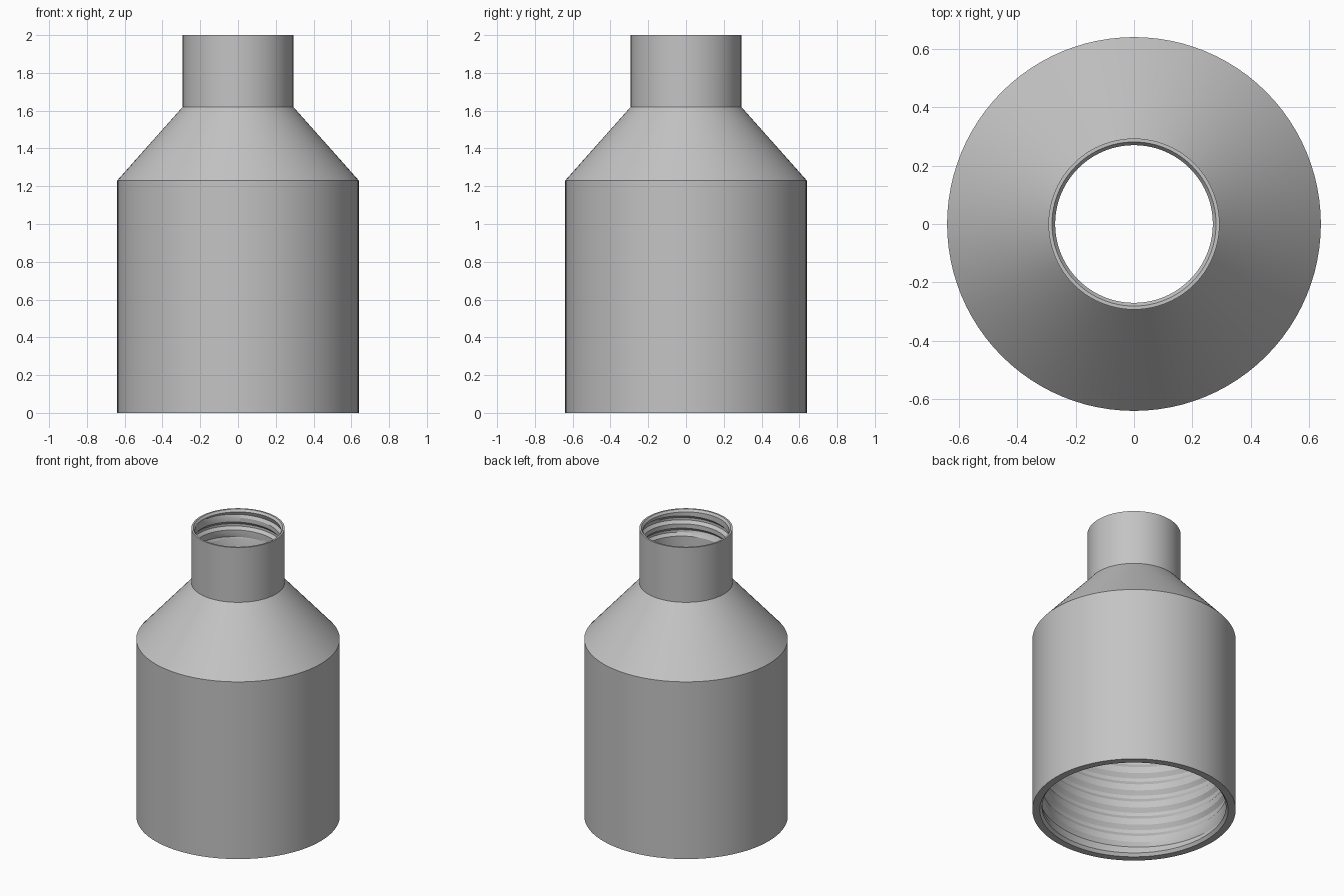
import bpy
import bmesh
from math import pi, cos, sin, radians

SEGMENTS = 96

default = bpy.data.objects.get("Cube")
if default:
    bpy.data.objects.remove(default)

grey = bpy.data.materials.new("plain grey")
grey.use_nodes = True
colour = (0.55, 0.55, 0.55, 1)
grey.diffuse_color = colour
grey.node_tree.nodes["Principled BSDF"].inputs["Base Color"].default_value = colour


def thread(turn, z0, z1, pitch, bore, depth):
    """Bore profile from z0 up to z1 with a trapezoid helical groove that fades at both ends."""
    # Position along one pitch, and how deep the groove is there
    shape = [(0.0, 0), (0.35, 0), (0.58, 1), (0.77, 1)]
    points = []
    for k in range(-2, int((z1 - z0) / pitch) + 2):
        for along, cut in shape:
            z = min(max(z0 + pitch * (k + along + turn), z0), z1)
            fade = min(1, (z - z0) / (0.5 * pitch), (z1 - z) / (0.5 * pitch))
            points.append((bore + depth * cut * fade, z))
    return points


def section(turn):
    """Closed wall section at one angle: outside going up, then the bore going down."""
    outside = [(0.64, 0), (0.64, 1.23), (0.293, 1.62), (0.293, 2.0)]
    neck_bore = thread(turn, 1.80, 1.985, 0.085, 0.27, 0.018)
    body_bore = thread(turn, 0.02, 1.12, 0.125, 0.578, 0.018)
    return (outside + [(0.281, 2.0)] + neck_bore[::-1]
            + [(0.27, 1.62), (0.578, 1.22)] + body_bore[::-1] + [(0.593, 0)])


# Sweep the section round the axis; the helix meets itself after a full turn
bm = bmesh.new()
columns = []
for i in range(SEGMENTS + 1):
    a = 2 * pi * i / SEGMENTS
    columns.append([bm.verts.new((r * cos(a), r * sin(a), z))
                    for r, z in section(i / SEGMENTS)])
for left, right in zip(columns, columns[1:]):
    for j in range(len(left)):
        k = (j + 1) % len(left)
        bm.faces.new((left[j], right[j], right[k], left[k]))
bmesh.ops.remove_doubles(bm, verts=bm.verts, dist=0.0002)
bmesh.ops.recalc_face_normals(bm, faces=bm.faces)

mesh = bpy.data.meshes.new("threaded_adapter")
bm.to_mesh(mesh)
bm.free()
mesh.materials.append(grey)
adapter = bpy.data.objects.new("threaded_adapter", mesh)
bpy.context.collection.objects.link(adapter)

bpy.context.view_layer.objects.active = adapter
adapter.select_set(True)
bpy.ops.object.shade_smooth_by_angle(angle=radians(25))
